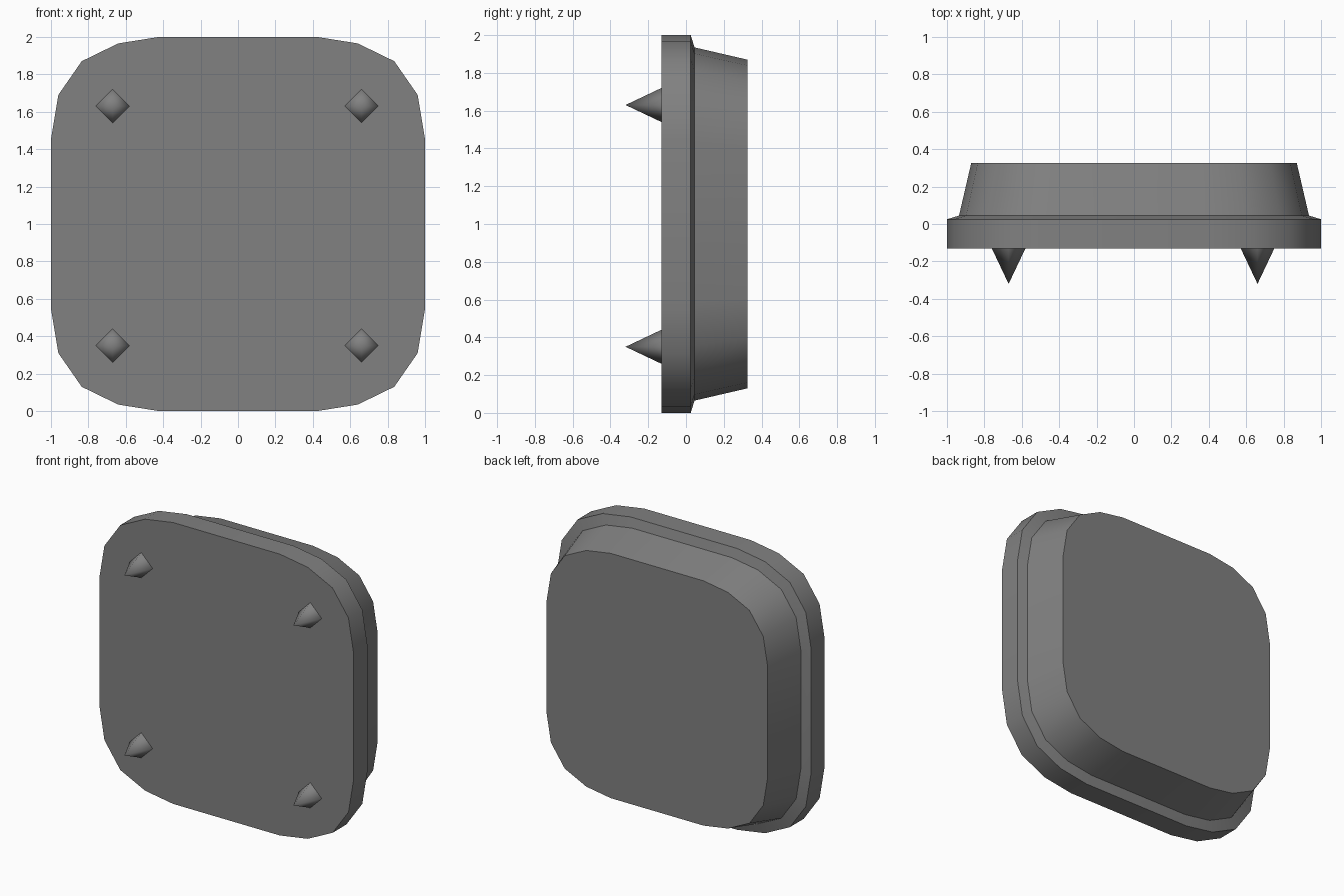
import bpy, bmesh, math
from mathutils import Matrix

if "Cube" in bpy.data.objects:
    bpy.data.objects.remove(bpy.data.objects["Cube"], do_unlink=True)

grey = bpy.data.materials.new("mid_grey")
grey.use_nodes = True
colour = (0.22, 0.22, 0.22, 1)
grey.diffuse_color = colour
grey.node_tree.nodes["Principled BSDF"].inputs["Base Color"].default_value = colour


def finish(bm, name, angle):
    bmesh.ops.recalc_face_normals(bm, faces=bm.faces)
    mesh = bpy.data.meshes.new(name)
    bm.to_mesh(mesh)
    bm.free()
    mesh.materials.append(grey)
    obj = bpy.data.objects.new(name, mesh)
    bpy.context.collection.objects.link(obj)
    bpy.ops.object.select_all(action='DESELECT')
    obj.select_set(True)
    bpy.context.view_layer.objects.active = obj
    bpy.ops.object.shade_smooth_by_angle(angle=math.radians(angle))
    return obj


# Rounded square outline: one corner mirrored into all four quadrants
corner = [(1, 0.45), (0.96, 0.69), (0.835, 0.87), (0.64, 0.965), (0.42, 1)]
half = corner + [(-x, z) for x, z in reversed(corner)]
outline = half + [(-x, -z) for x, z in half]

# Stepped body: outline lofted from the front plate to the tapered back
layers = [(-0.13, 1), (0.025, 1), (0.045, 0.935), (0.325, 0.87)]
bm = bmesh.new()
rings = [[bm.verts.new((x * s, y, 1 + z * s)) for x, z in outline]
         for y, s in layers]
for a, b in zip(rings, rings[1:]):
    for i in range(len(a)):
        j = (i + 1) % len(a)
        bm.faces.new((a[i], a[j], b[j], b[i]))
bm.faces.new(rings[0])
bm.faces.new(rings[-1])
finish(bm, "body", 30)

# Four-sided spikes near the front corners
for side, x in (("right", -0.67), ("left", 0.66)):
    for level, z in (("lower", 0.35), ("upper", 1.63)):
        bm = bmesh.new()
        place = (Matrix.Translation((x, -0.225, z))
                 @ Matrix.Rotation(math.pi / 2, 4, 'X'))
        bmesh.ops.create_cone(bm, cap_ends=True, segments=4, radius1=0.09,
                              radius2=0, depth=0.19, matrix=place)
        # Align the corners of the base with the x and z axes
        first = bm.verts[:][0].co
        turn = math.atan2(first.z - z, first.x - x)
        bmesh.ops.rotate(bm, cent=(x, 0, z), verts=bm.verts,
                         matrix=Matrix.Rotation(turn, 3, 'Y'))
        finish(bm, f"{level}_{side}_spike", 89)
